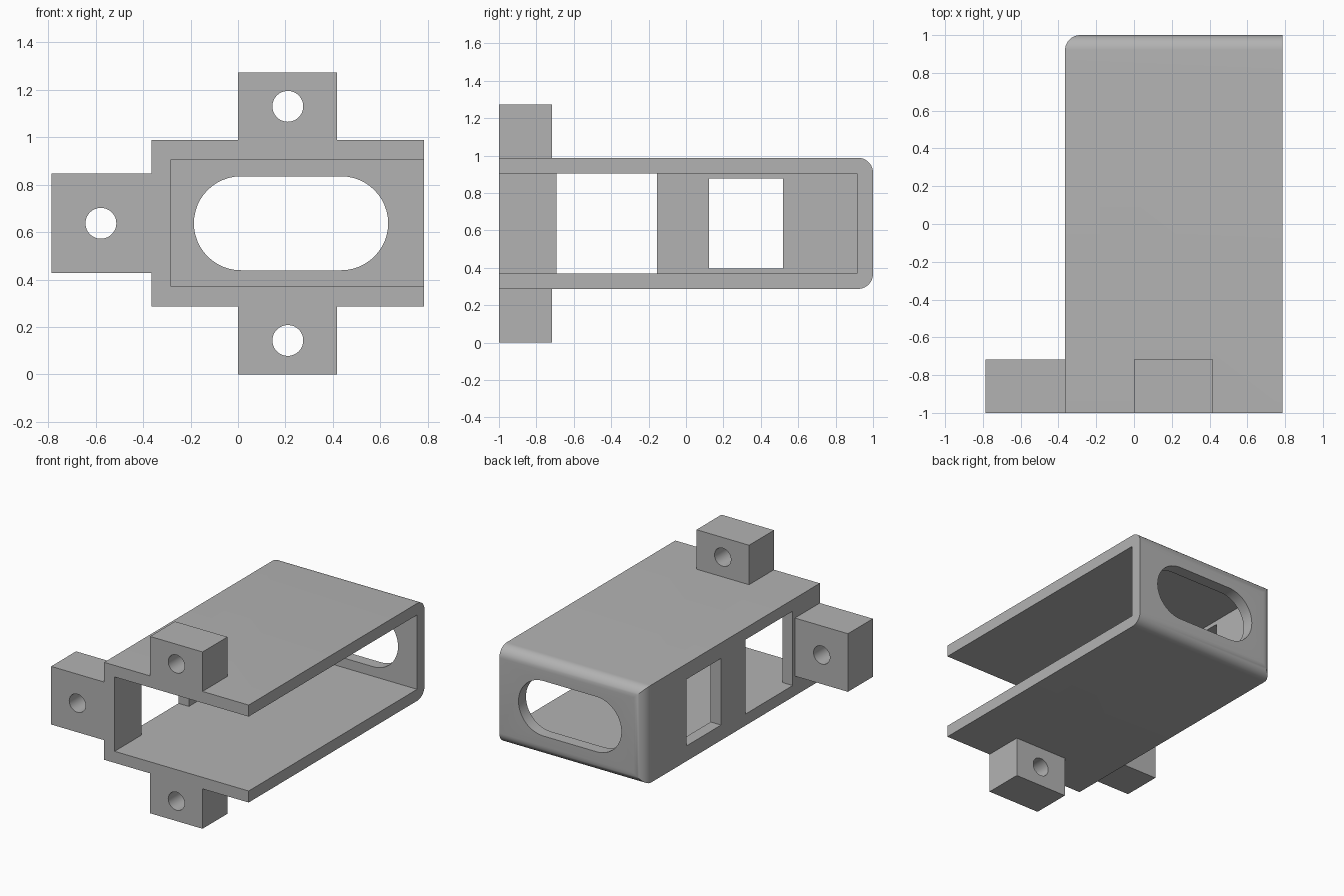
import bpy, bmesh, math
from mathutils import Matrix, Vector

cube = bpy.data.objects.get("Cube")
if cube:
    bpy.data.objects.remove(cube, do_unlink=True)

# Single flat grey
grey = bpy.data.materials.new("plain grey")
grey.use_nodes = True
color = (0.45, 0.45, 0.45, 1)
grey.diffuse_color = color
grey.node_tree.nodes["Principled BSDF"].inputs["Base Color"].default_value = color

LEFT, RIGHT, BOTTOM, TOP = -0.365, 0.785, 0.287, 0.988
WALL, MID_Z, LUG_X = 0.083, 0.637, 0.21
CORNER = 0.08


def make_object(name, bm):
    bmesh.ops.recalc_face_normals(bm, faces=bm.faces)
    mesh = bpy.data.meshes.new(name)
    bm.to_mesh(mesh)
    bm.free()
    mesh.materials.append(grey)
    obj = bpy.data.objects.new(name, mesh)
    bpy.context.collection.objects.link(obj)
    return obj


def box_mesh(x, y, z):
    bm = bmesh.new()
    lo, hi = Vector((x[0], y[0], z[0])), Vector((x[1], y[1], z[1]))
    size = Matrix.Diagonal((*(hi - lo), 1))
    bmesh.ops.create_cube(bm, size=1, matrix=Matrix.Translation((lo + hi) / 2) @ size)
    return bm


def box(name, x, y, z):
    return make_object(name, box_mesh(x, y, z))


def slot(name, x0, x1, z, radius, y0, y1, steps=24):
    """Prism along y with a round-ended outline; x0 == x1 gives a cylinder."""
    bm = bmesh.new()
    outline = []
    for cx, start in ((x1, -math.pi / 2), (x0, math.pi / 2)):
        for i in range(steps + 1):
            if x0 == x1 and i == steps:
                continue
            a = start + math.pi * i / steps
            outline.append(bm.verts.new((cx + radius * math.cos(a), y0, z + radius * math.sin(a))))
    face = bm.faces.new(outline)
    result = bmesh.ops.extrude_face_region(bm, geom=[face])
    moved = [v for v in result["geom"] if isinstance(v, bmesh.types.BMVert)]
    bmesh.ops.translate(bm, verts=moved, vec=(0, y1 - y0, 0))
    return make_object(name, bm)


def combine(target, other, operation):
    mod = target.modifiers.new(other.name, "BOOLEAN")
    mod.operation, mod.solver, mod.object = operation, "EXACT", other
    bpy.context.view_layer.objects.active = target
    bpy.ops.object.modifier_apply(modifier=mod.name)
    bpy.data.objects.remove(other, do_unlink=True)


# Sleeve with rounded back edges; its open side stays square
bm = box_mesh((LEFT, RIGHT), (-1, 1), (BOTTOM, TOP))
rounded = [e for e in bm.edges
           if all(v.co.y > 0.9 for v in e.verts) and not all(v.co.x > 0.7 for v in e.verts)]
bmesh.ops.bevel(bm, geom=rounded, offset=CORNER, segments=10, profile=0.5, affect="EDGES")
sleeve = make_object("mounting_sleeve", bm)

# Mounting lugs around the front opening, sunk slightly into the walls
lug_y, sink = (-1, -0.717), 0.04
lugs = [("top_lug", (0, 0.418), (TOP - sink, 1.272)),
        ("bottom_lug", (0, 0.418), (0, BOTTOM + sink)),
        ("side_lug", (-0.787, LEFT + sink), (0.428, 0.846))]
for name, x, z in lugs:
    combine(sleeve, box(name, x, lug_y, z), "UNION")

# Hollow interior, open at the front and one side
combine(sleeve, box("cavity", (LEFT + WALL, 1), (-1.2, 0.915),
                    (BOTTOM + WALL, TOP - WALL)), "DIFFERENCE")

# Side windows
combine(sleeve, box("tall_window", (-0.5, -0.2), (-0.692, -0.155),
                    (BOTTOM + WALL, TOP - WALL)), "DIFFERENCE")
combine(sleeve, box("small_window", (-0.5, -0.2), (0.123, 0.518), (0.397, 0.876)), "DIFFERENCE")

# Round-ended opening in the back wall
combine(sleeve, slot("back_slot", 0.012, 0.435, MID_Z, 0.198, 0.8, 1.2), "DIFFERENCE")

# Screw holes through the lugs
for x, z in ((LUG_X, 1.13), (LUG_X, 0.143), (-0.578, MID_Z)):
    combine(sleeve, slot("screw_hole", x, x, z, 0.065, -1.1, -0.6), "DIFFERENCE")

bpy.ops.object.select_all(action="DESELECT")
sleeve.select_set(True)
bpy.context.view_layer.objects.active = sleeve
bpy.ops.object.shade_smooth_by_angle(angle=math.radians(30))
